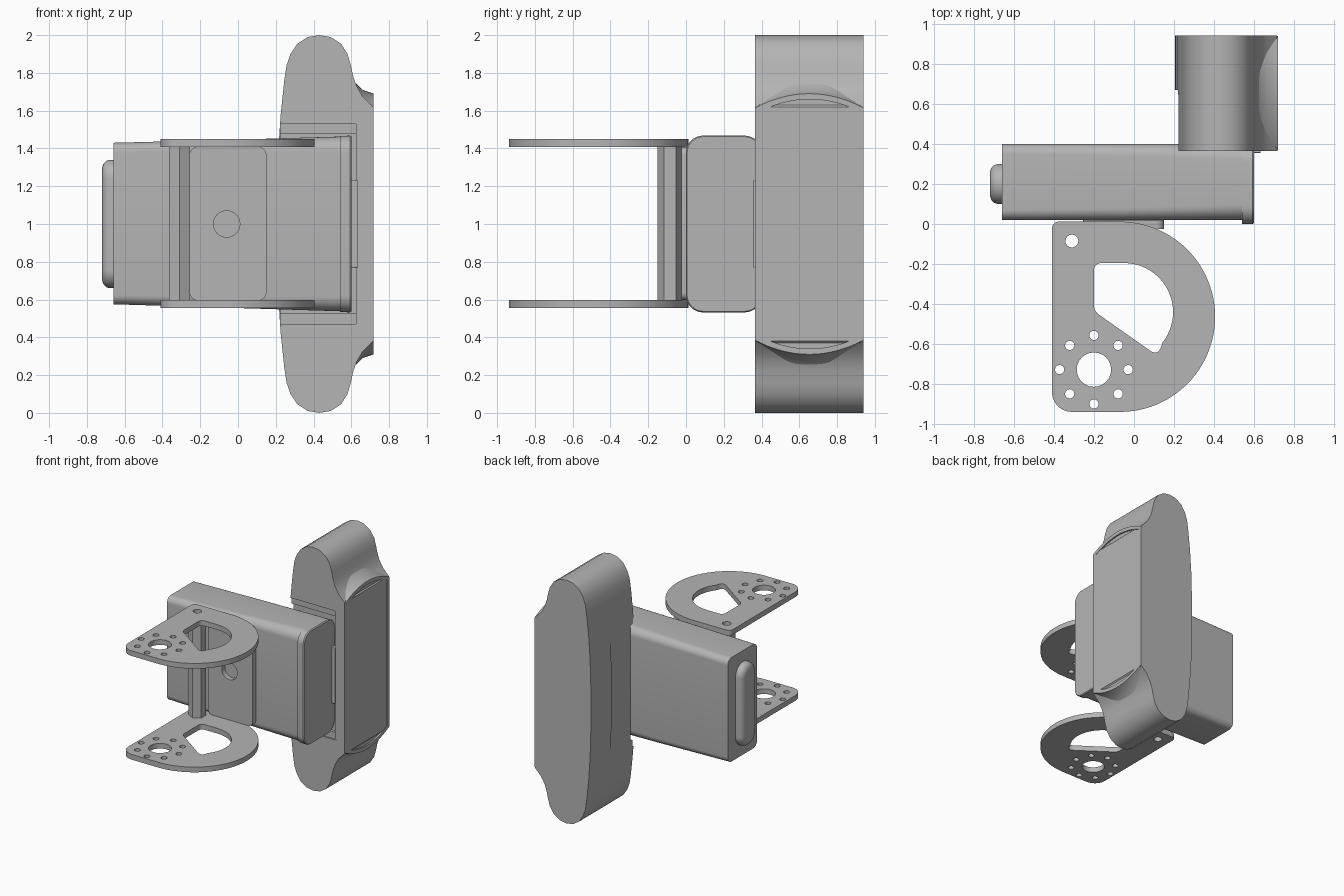
import bpy, bmesh, math
from mathutils import Vector

old = bpy.data.objects.get("Cube")
if old:
    bpy.data.objects.remove(old, do_unlink=True)

grey = bpy.data.materials.new("satin grey")
grey.use_nodes = True
GREY = (0.46, 0.46, 0.46, 1)
grey.diffuse_color = GREY
grey.node_tree.nodes["Principled BSDF"].inputs["Base Color"].default_value = GREY


def place(axis, u, v, w):
    """Put a 2D point (u, v) at distance w along the axis."""
    return {"X": (w, u, v), "Y": (u, w, v), "Z": (u, v, w)}[axis]


def loft(name, axis, sections):
    """Solid through a list of (distance, outline) sections."""
    bm = bmesh.new()
    loops = [[bm.verts.new(place(axis, u, v, w)) for u, v in pts] for w, pts in sections]
    n = len(loops[0])
    for a, b in zip(loops, loops[1:]):
        for i in range(n):
            j = (i + 1) % n
            bm.faces.new((a[i], a[j], b[j], b[i]))
    bm.faces.new(loops[0])
    bm.faces.new(loops[-1])
    bmesh.ops.recalc_face_normals(bm, faces=bm.faces)
    mesh = bpy.data.meshes.new(name)
    bm.to_mesh(mesh)
    bm.free()
    mesh.materials.append(grey)
    ob = bpy.data.objects.new(name, mesh)
    bpy.context.collection.objects.link(ob)
    return ob


def prism(name, axis, pts, a, b):
    return loft(name, axis, [(a, pts), (b, pts)])


def arc(cu, cv, r, start, end, n=24):
    return [(cu + r * math.cos(math.radians(start + (end - start) * i / n)),
             cv + r * math.sin(math.radians(start + (end - start) * i / n))) for i in range(n + 1)]


def circle(cu, cv, r, n=32, start=0):
    return arc(cu, cv, r, start, start + 360, n)[:-1]


def round_rect(u0, u1, v0, v1, r, n=8):
    return (arc(u1 - r, v1 - r, r, 0, 90, n) + arc(u0 + r, v1 - r, r, 90, 180, n)
            + arc(u0 + r, v0 + r, r, 180, 270, n) + arc(u1 - r, v0 + r, r, 270, 360, n))


def fillet(corner, before, after, d, n=6):
    """Rounded corner between two neighbouring points."""
    c, p, q = Vector(corner), Vector(before), Vector(after)
    a, b = c + (p - c).normalized() * d, c + (q - c).normalized() * d
    ts = [i / n for i in range(n + 1)]
    return [tuple(a * (1 - t) ** 2 + c * 2 * t * (1 - t) + b * t * t) for t in ts]


def cut(ob, cutters):
    """Subtract the cutters, keep the result as plain mesh, drop the cutters."""
    for c in cutters:
        c.hide_render = True
        m = ob.modifiers.new("cut", "BOOLEAN")
        m.operation, m.solver, m.object = "DIFFERENCE", "EXACT", c
    bpy.context.view_layer.update()
    deps = bpy.context.evaluated_depsgraph_get()
    mesh = bpy.data.meshes.new_from_object(ob.evaluated_get(deps))
    ob.modifiers.clear()
    ob.data = mesh
    for c in cutters:
        bpy.data.objects.remove(c, do_unlink=True)


def smooth(ob, angle=30):
    bpy.ops.object.select_all(action="DESELECT")
    ob.select_set(True)
    bpy.context.view_layer.objects.active = ob
    bpy.ops.object.shade_smooth_by_angle(angle=math.radians(angle))


# Tall end block: mirrored side profile with domed ends and sloping shoulders
half = [(0.205, 1.0), (0.208, 1.2), (0.214, 1.4), (0.226, 1.58), (0.245, 1.76), (0.257, 1.84),
        (0.278, 1.9), (0.315, 1.955), (0.37, 1.99), (0.43, 2.0), (0.49, 1.99), (0.545, 1.955),
        (0.58, 1.9), (0.597, 1.84), (0.61, 1.78), (0.628, 1.73), (0.66, 1.675), (0.715, 1.62)]
profile = half + [(x, 2 - z) for x, z in reversed(half[1:])]
block = prism("end_block", "Y", profile, 0.365, 0.94)


def pad_outline(y0, y1, edge, rise):
    """Straight sides with bowed top and bottom."""
    n = 20
    top = []
    for i in range(n + 1):
        t = 2 * i / n - 1
        top.append(((y0 + y1) / 2 + t * (y1 - y0) / 2, edge + rise * (1 - t * t)))
    return top + [(y, 2 - z) for y, z in reversed(top)]


CY = 0.652
cutters = [
    # stepped seat for the housing on the front
    prism("seat_step", "Y", round_rect(0, 0.685, 0.47, 1.53, 0.04), 0.2, 0.377),
    prism("seat_pocket", "Y", round_rect(0, 0.632, 0.525, 1.48, 0.02), 0.2, 0.402),
    # shallow relief on the inner side
    prism("side_relief", "X", round_rect(0.2, 0.67, 0.48, 1.52, 0.07), 0.1, 0.222),
]
cut(block, cutters)
smooth(block)

# Face pad with bowed ends, recessed panel and stepped round socket
pad = loft("face_pad", "X", [(0.625, pad_outline(0.366, 0.939, 1.66, 0.085)),
                             (0.66, pad_outline(0.366, 0.939, 1.635, 0.075)),
                             (0.718, pad_outline(0.366, 0.939, 1.615, 0.075))])
cutters = [prism("panel", "X", pad_outline(0.4, 0.91, 1.6, 0.06), 0.706, 0.8)]
for a in (44, 224):
    band = arc(CY, 1, 0.345, a, a + 92) + arc(CY, 1, 0.332, a + 92, a)
    cutters.append(prism("band", "X", band, 0.698, 0.75))
for r, depth in ((0.203, 0.7), (0.165, 0.694), (0.135, 0.688)):
    cutters.append(prism("socket", "X", circle(CY, 1, r, 48), depth, 0.75))
side = math.degrees(math.acos(0.077 / 0.107))
slot = arc(CY, 1, 0.107, side, 180 - side, 12) + arc(CY, 1, 0.107, 180 + side, 360 - side, 12)
cutters.append(prism("slot", "X", slot, 0.665, 0.75))
cut(pad, cutters)
smooth(pad)

# Domed ring in the slot
hub = loft("slot_hub", "X", [(0.655, circle(CY, 1, 0.07)), (0.676, circle(CY, 1, 0.07)),
                             (0.682, circle(CY, 1, 0.062)), (0.67, circle(CY, 1, 0.038))])
smooth(hub)

# Tapered housing with rounded edges
housing = loft("housing", "X", [(-0.66, round_rect(0.02, 0.4, 0.575, 1.43, 0.05)),
                                (0.0, round_rect(0.02, 0.4, 0.555, 1.447, 0.06)),
                                (0.545, round_rect(0.02, 0.4, 0.538, 1.463, 0.08))])
smooth(housing)
flange = loft("housing_flange", "X", [(0.54, round_rect(0, 0.4, 0.535, 1.465, 0.09)),
                                      (0.592, round_rect(0, 0.4, 0.532, 1.468, 0.09)),
                                      (0.6, round_rect(0.006, 0.396, 0.538, 1.462, 0.085))])
smooth(flange)
prism("locating_tab", "X", round_rect(0.355, 0.41, 0.77, 1.23, 0.005), 0.58, 0.632)

# Pill-shaped end button
button = loft("end_button", "X",
              [(x, round_rect(0.2 - r, 0.2 + r, 0.76 - r, 1.24 + r, r * 0.99, 12))
               for x, r in ((-0.65, 0.1), (-0.68, 0.1), (-0.698, 0.094), (-0.711, 0.081), (-0.718, 0.064), (-0.72, 0.05))])
smooth(button, 40)

# Two D-shaped bracket plates with matching holes
outline = (arc(-0.07, -0.463, 0.475, -90, 90, 48) + arc(-0.375, -0.023, 0.035, 90, 180, 8)
           + arc(-0.31, -0.838, 0.1, 180, 270, 12))
lower, left = (0.12, -0.66), (-0.2, -0.435)
window = (arc(-0.05, -0.44, 0.245, -38, 90, 24) + arc(-0.165, -0.23, 0.035, 90, 180, 8)
          + fillet(left, (-0.2, -0.2), lower, 0.03) + fillet(lower, left, (0.143, -0.59), 0.05))
HX, HY = -0.2, -0.727
for name, z in (("lower_plate", 0.555), ("upper_plate", 1.407)):
    plate = prism(name, "Z", outline, z, z + 0.043)
    holes = [(HX, HY, 0.086), (-0.31, -0.085, 0.032)]
    for k in range(8):
        a = k * math.pi / 4
        holes.append((HX + 0.171 * math.cos(a), HY + 0.171 * math.sin(a), 0.023))
    cutters = [prism("hole", "Z", circle(x, y, r, 24), z - 0.1, z + 0.1) for x, y, r in holes]
    cutters.append(prism("window", "Z", window, z - 0.1, z + 0.1))
    cut(plate, cutters)
    smooth(plate)

# Hexagonal spacer post, bored through
post = prism("spacer_post", "Z", circle(-0.31, -0.085, 0.065, 6, 30), 0.597, 1.408)
cut(post, [prism("bore", "Z", circle(-0.31, -0.085, 0.032, 24), 0.4, 1.6)])
smooth(post)

# Back web joining the plates, with a round hole
web = prism("bracket_web", "Y", round_rect(-0.255, 0.15, 0.597, 1.408, 0.04), -0.025, 0.021)
cut(web, [prism("web_hole", "Y", circle(-0.06, 1, 0.07), -0.2, 0.015)])
smooth(web)
